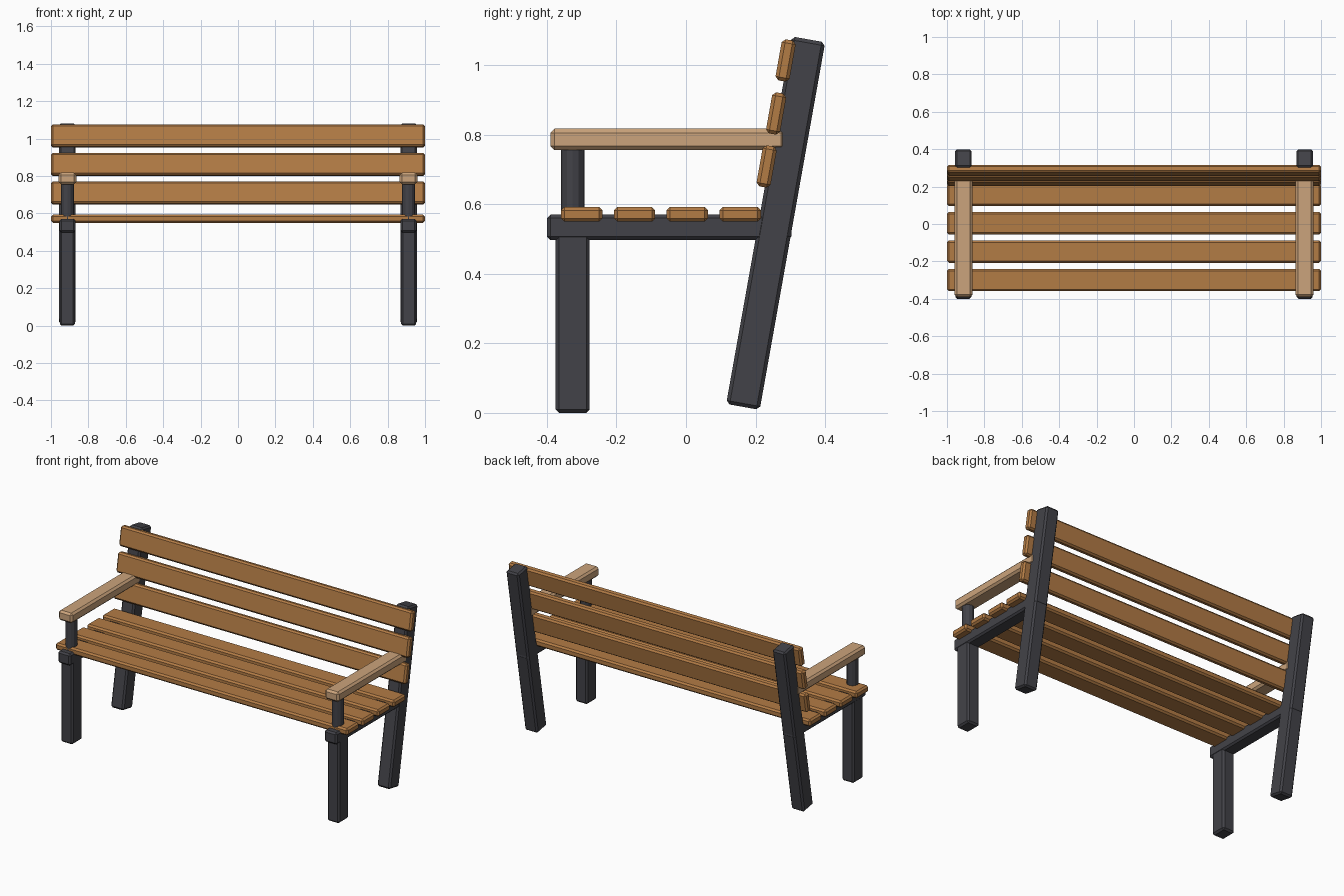
import bpy, math

if "Cube" in bpy.data.objects:
    bpy.data.objects.remove(bpy.data.objects["Cube"])


def material(name, rgb):
    m = bpy.data.materials.new(name)
    m.diffuse_color = (*rgb, 1)
    m.use_nodes = True
    m.node_tree.nodes["Principled BSDF"].inputs["Base Color"].default_value = m.diffuse_color
    return m


metal = material("dark_metal", (0.055, 0.055, 0.065))
wood = material("brown_wood", (0.45, 0.20, 0.06))
pale = material("pale_wood", (0.60, 0.37, 0.20))

LEAN = math.radians(10.1)   # backward lean of the backrest
SIDE_X = 0.912              # distance of each side frame from the middle


def box(name, size, loc, mat, tilt=0.0, bevel=0.01):
    """Chamfered box; tilt leans the top towards +y."""
    bpy.ops.mesh.primitive_cube_add(size=1, location=loc)
    ob = bpy.context.object
    ob.name = name
    ob.scale = size
    bpy.ops.object.transform_apply(location=False, rotation=False, scale=True)
    ob.rotation_euler.x = -tilt
    mod = ob.modifiers.new("chamfer", "BEVEL")
    mod.width = bevel
    mod.segments = 1
    ob.data.materials.append(mat)
    return ob


# Side frames
for side, sx in (("left", -SIDE_X), ("right", SIDE_X)):
    box(f"front_leg_{side}", (0.082, 0.098, 0.53), (sx, -0.326, 0.265), metal)
    box(f"back_leg_{side}", (0.088, 0.098, 1.074), (sx, 0.258, 0.546), metal, LEAN)
    box(f"seat_rail_{side}", (0.086, 0.703, 0.073), (sx, -0.0485, 0.534), metal)
    box(f"armrest_{side}", (0.095, 0.676, 0.062), (sx, -0.052, 0.787), pale, bevel=0.012)
    # Round post under the armrest
    bpy.ops.mesh.primitive_cylinder_add(vertices=12, radius=0.034, depth=0.23,
                                        location=(sx, -0.326, 0.655))
    post = bpy.context.object
    post.name = f"armrest_post_{side}"
    post.data.materials.append(metal)

# Seat slats
for i in range(4):
    box(f"seat_slat_{i + 1}", (2.0, 0.119, 0.043), (0, -0.300 + 0.152 * i, 0.5715), wood)

# Backrest slats, stepped along the lean
for i in range(3):
    box(f"back_slat_{i + 1}", (2.0, 0.041, 0.12), (0, 0.232 + 0.0273 * i, 0.709 + 0.1525 * i),
        wood, LEAN)
